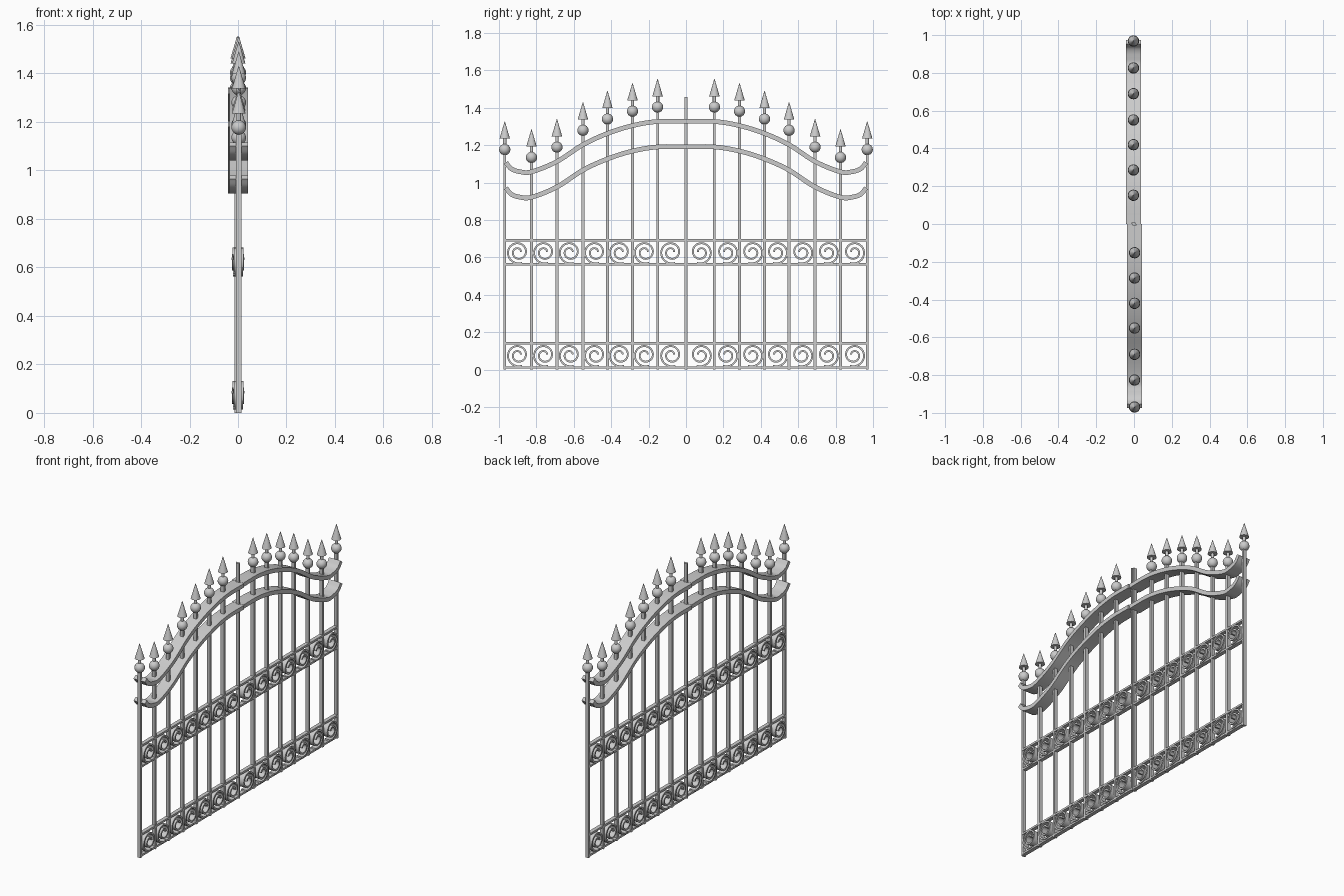
import bpy, bmesh, math
from mathutils import Vector, Matrix

if "Cube" in bpy.data.objects:
    bpy.data.objects.remove(bpy.data.objects["Cube"])

XS = -0.003                      # each leaf sits slightly off the centre plane
# post positions of one leaf and the height of the upper rail at each
POSTS = [(0.0045, 1.328), (0.152, 1.327), (0.286, 1.305), (0.42, 1.263),
         (0.551, 1.203), (0.69, 1.113), (0.826, 1.058), (0.969, 1.10)]
leaf = []


def finish(name, bm, smooth=True):
    bmesh.ops.recalc_face_normals(bm, faces=bm.faces[:])
    me = bpy.data.meshes.new(name)
    bm.to_mesh(me)
    bm.free()
    ob = bpy.data.objects.new(name, me)
    bpy.context.collection.objects.link(ob)
    if smooth:
        bpy.context.view_layer.objects.active = ob
        ob.select_set(True)
        bpy.ops.object.shade_smooth_by_angle(angle=math.radians(35))
        ob.select_set(False)
    leaf.append(ob)


def box(bm, y0, y1, z0, z1, hx):
    m = Matrix.Translation((XS, (y0 + y1) / 2, (z0 + z1) / 2)) @ Matrix.Diagonal((2 * hx, y1 - y0, z1 - z0, 1))
    bmesh.ops.create_cube(bm, size=1, matrix=m)


def cone(bm, y, z0, z1, r0, r1, seg=20):
    bmesh.ops.create_cone(bm, cap_ends=True, segments=seg, radius1=r0, radius2=r1, depth=z1 - z0,
                          matrix=Matrix.Translation((XS, y, (z0 + z1) / 2)))


def ribbon(bm, pts, thick, depth):
    """Flat bar swept along (y, z) points; depth(t) is the half width in x."""
    rings = []
    n = len(pts)
    for i, p in enumerate(pts):
        d = (pts[min(i + 1, n - 1)] - pts[max(i - 1, 0)]).normalized()
        nrm = Vector((-d.y, d.x)) * thick / 2
        h = depth(i / (n - 1))
        rings.append([bm.verts.new((XS + sx * h, p.x + s * nrm.x, p.y + s * nrm.y))
                      for sx, s in ((-1, -1), (1, -1), (1, 1), (-1, 1))])
    for a, b in zip(rings, rings[1:]):
        for k in range(4):
            bm.faces.new((a[k], a[(k + 1) % 4], b[(k + 1) % 4], b[k]))
    bm.faces.new(rings[0])
    bm.faces.new(rings[-1][::-1])


def spline(points, steps=6):
    p = [Vector(q) for q in points]
    p = [2 * p[0] - p[1]] + p + [2 * p[-1] - p[-2]]
    out = []
    for i in range(1, len(p) - 2):
        a, b, c, d = p[i - 1:i + 3]
        for k in range(steps):
            t = k / steps
            out.append(0.5 * (2 * b + (c - a) * t + (2 * a - 5 * b + 4 * c - d) * t * t
                              + (3 * b - a - 3 * c + d) * t ** 3))
    return out + [p[-2]]


# upright bars
bm = bmesh.new()
box(bm, 0.0, 0.008, 0, 1.457, 0.011)
for y, z in POSTS[1:]:
    box(bm, y - 0.007, y + 0.007, 0, z + 0.06, 0.011)
finish("upright_bars", bm, False)

# balls and spear tips
balls, tips = bmesh.new(), bmesh.new()
for y, z in POSTS[1:]:
    b = z + 0.077
    bmesh.ops.create_uvsphere(balls, u_segments=20, v_segments=12, radius=0.03,
                              matrix=Matrix.Translation((XS, y, b)))
    cone(tips, y, b + 0.02, b + 0.062, 0.009, 0.009, 12)
    cone(tips, y, b + 0.058, b + 0.15, 0.028, 0.001)
finish("finial_balls", balls)
finish("spear_tips", tips)

# wavy top rails
wave = [(0.001, 1.328)] + POSTS[1:7] + [(0.89, 1.059), (0.935, 1.075), (0.963, 1.108)]
for name, dz in (("upper_wavy_rail", 0), ("lower_wavy_rail", -0.136)):
    bm = bmesh.new()
    ribbon(bm, [q + Vector((0, dz)) for q in spline(wave)], 0.025, lambda t: 0.039)
    finish(name, bm)

# straight rails framing the scroll bands
bm = bmesh.new()
for z in (0.012, 0.142, 0.564, 0.692):
    box(bm, 0.0, 0.972, z - 0.006, z + 0.006, 0.012)
finish("straight_rails", bm, False)

# spiral scrolls in every bay
bm = bmesh.new()
for (y0, _), (y1, _) in zip(POSTS, POSTS[1:]):
    for zc in (0.078, 0.628):
        pts = []
        for i in range(49):
            t = i / 48
            a = math.radians(-110 + 640 * t)
            r = 0.061 - 0.046 * t ** 1.1
            pts.append(Vector(((y0 + y1) / 2 + r * math.cos(a), zc + r * math.sin(a))))
        ribbon(bm, pts, 0.010, lambda t: 0.018 + 0.005 * t)
finish("scrolls", bm)

# second leaf: half-turn copy of the first
for ob in list(leaf):
    c = ob.copy()
    c.data = ob.data.copy()
    c.name = ob.name + "_other_leaf"
    c.data.transform(Matrix.Rotation(math.pi, 4, 'Z'))
    bpy.context.collection.objects.link(c)
